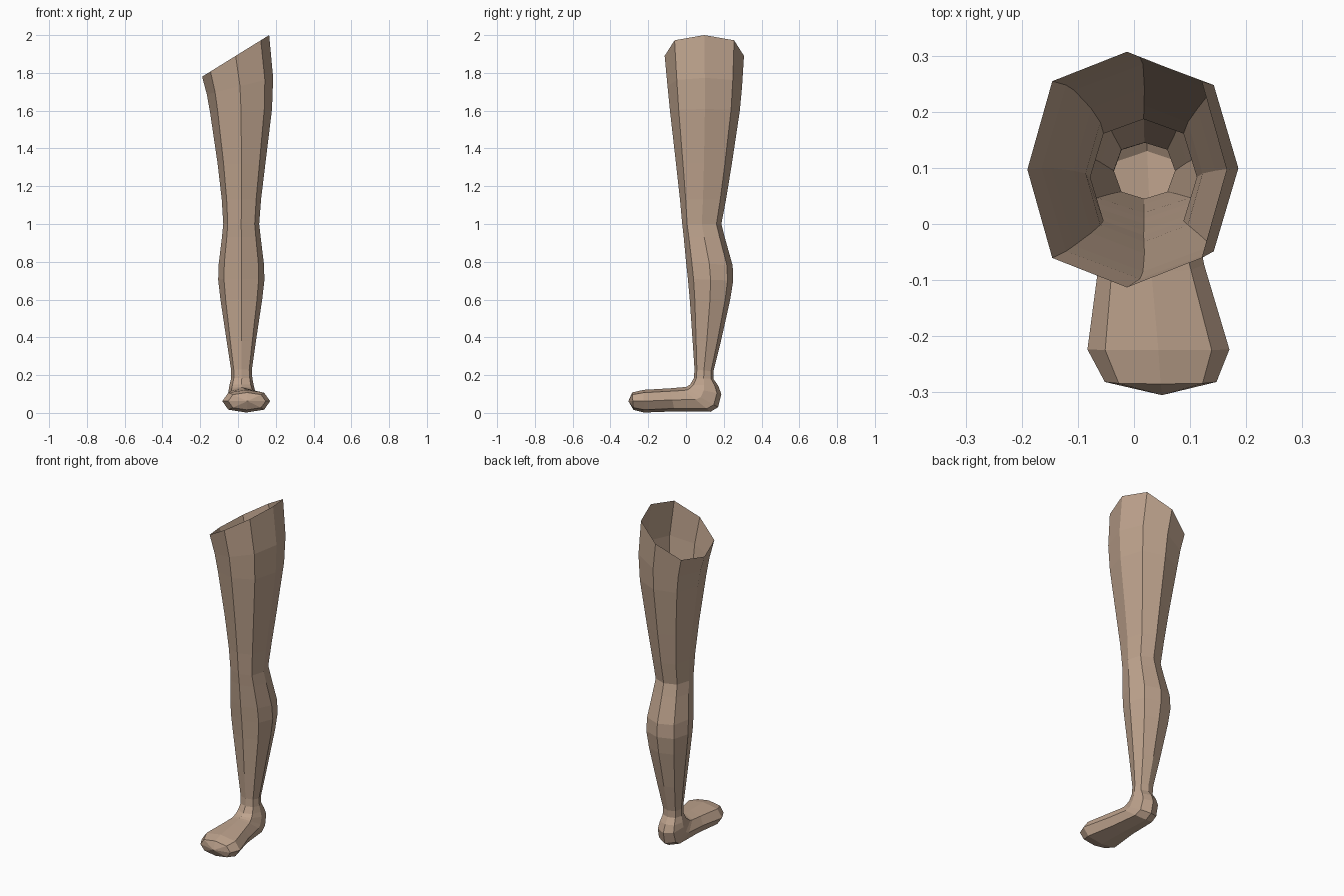
import bpy
import bmesh

K = 0.75  # how far the diagonal corners of each octagon sit out
OCTAGON = [(0, 1), (K, K), (1, 0), (K, -K), (0, -1), (-K, -K), (-1, 0), (-K, K)]

# each ring: x left, x right, front/top (y, z), back/bottom (y, z), sideways slope
rings = [
    # thigh, with the slanted open hip
    (-0.19, 0.165, -0.113, 1.89, 0.307, 1.89, 0.62),
    (-0.165, 0.186, -0.098, 1.73, 0.297, 1.73, 0.25),
    (-0.148, 0.180, -0.085, 1.60, 0.285, 1.60, 0.05),
    (-0.108, 0.145, -0.053, 1.32, 0.243, 1.32, 0),
    (-0.086, 0.122, -0.032, 1.13, 0.212, 1.13, 0),
    # knee
    (-0.078, 0.112, -0.02, 1.00, 0.187, 1.00, 0),
    (-0.085, 0.120, -0.012, 0.93, 0.205, 0.93, 0),
    # calf
    (-0.102, 0.137, 0.0, 0.80, 0.247, 0.78, 0),
    (-0.105, 0.140, 0.01, 0.71, 0.25, 0.70, 0),
    (-0.093, 0.128, 0.02, 0.60, 0.234, 0.60, 0),
    (-0.06, 0.095, 0.035, 0.38, 0.185, 0.38, 0),
    # ankle
    (-0.036, 0.073, 0.045, 0.23, 0.145, 0.22, 0),
    (-0.036, 0.076, 0.042, 0.185, 0.145, 0.18, 0),
    # heel, turning forward
    (-0.045, 0.083, 0.022, 0.15, 0.170, 0.145, 0),
    (-0.05, 0.09, 0.002, 0.138, 0.187, 0.10, 0),
    (-0.053, 0.095, -0.015, 0.136, 0.170, 0.03, 0),
    (-0.055, 0.102, -0.03, 0.135, 0.130, 0.006, 0),
    # foot
    (-0.063, 0.125, -0.085, 0.13, -0.06, 0.008, 0),
    (-0.083, 0.170, -0.225, 0.122, -0.222, 0.002, 0),
    # toes
    (-0.052, 0.147, -0.285, 0.108, -0.278, 0.016, 0),
]

bm = bmesh.new()
loops = []
for xl, xr, fy, fz, by, bz, slope in rings:
    cx, hw = (xl + xr) / 2, (xr - xl) / 2
    loop = []
    for u, v in OCTAGON:
        t = (1 - v) / 2
        loop.append(bm.verts.new((cx + u * hw,
                                  fy + (by - fy) * t,
                                  fz + (bz - fz) * t + slope * u * hw)))
    loops.append(loop)

# skin between rings
for a, b in zip(loops, loops[1:]):
    for i in range(8):
        j = (i + 1) % 8
        bm.faces.new((a[i], b[i], b[j], a[j]))

# rounded toe tip
tip = bm.verts.new((0.05, -0.305, 0.062))
for i in range(8):
    bm.faces.new((loops[-1][i], tip, loops[-1][(i + 1) % 8]))

bmesh.ops.recalc_face_normals(bm, faces=bm.faces)
# make sure the open shell faces outward
front = min(bm.faces, key=lambda f: f.calc_center_median().y)
if front.normal.y > 0:
    bmesh.ops.reverse_faces(bm, faces=bm.faces)

mesh = bpy.data.meshes.new("leg")
bm.to_mesh(mesh)
bm.free()
leg = bpy.data.objects.new("leg", mesh)
bpy.context.collection.objects.link(leg)

skin = bpy.data.materials.new("skin")
skin.diffuse_color = (0.52, 0.37, 0.27, 1)
mesh.materials.append(skin)
